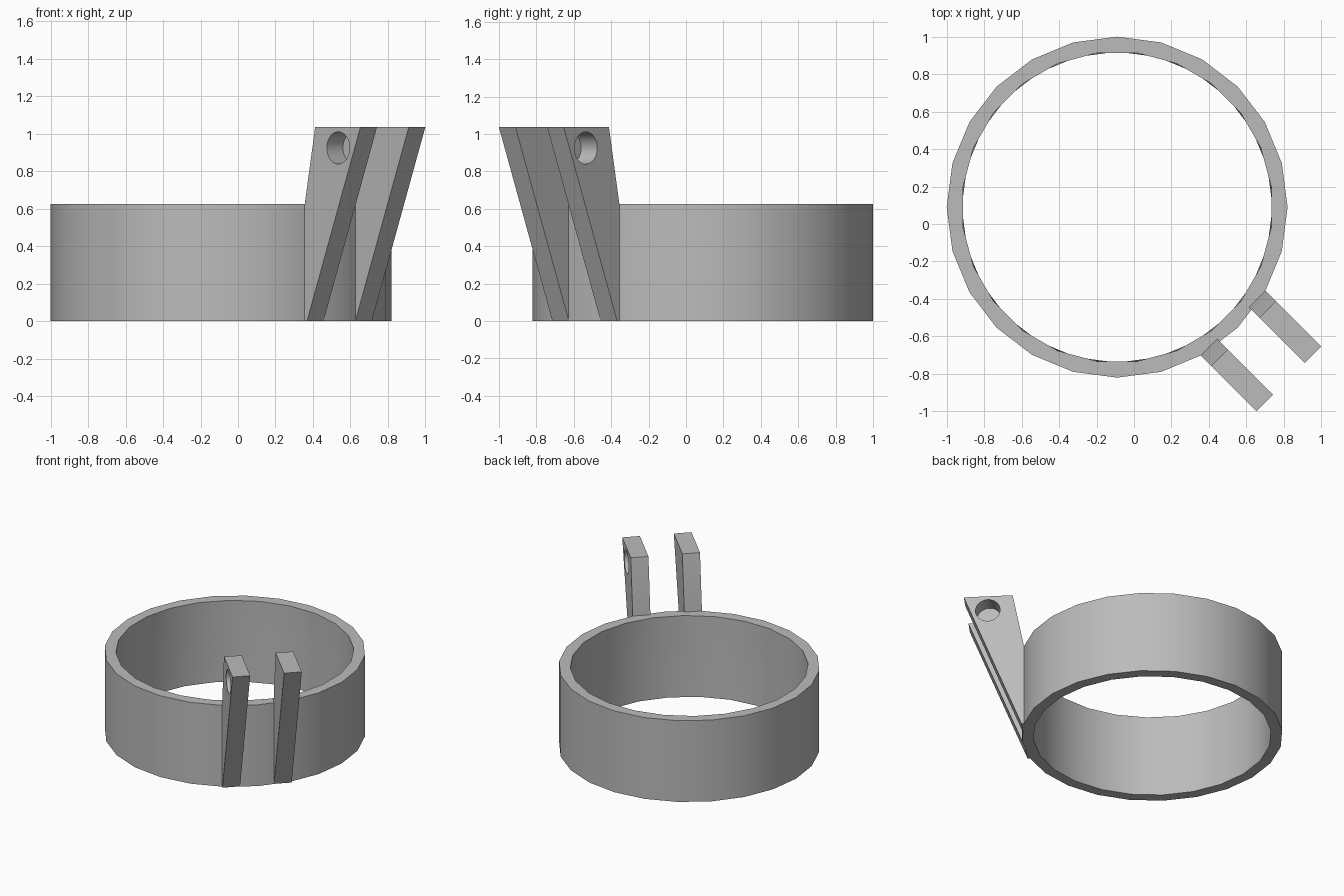
import bpy, bmesh
from math import cos, sin, pi, radians
from mathutils import Matrix

cube = bpy.data.objects.get("Cube")
if cube:
    bpy.data.objects.remove(cube)

CENTRE = (-0.09, 0.09, 0)
RING_H, LUG_H = 0.625, 1.037
SIDES = 24

grey = bpy.data.materials.new("plain grey")
grey.use_nodes = True
grey.diffuse_color = (0.5, 0.5, 0.5, 1)
grey.node_tree.nodes["Principled BSDF"].inputs["Base Color"].default_value = (0.5, 0.5, 0.5, 1)


def finish(name, bm):
    bmesh.ops.recalc_face_normals(bm, faces=bm.faces)
    mesh = bpy.data.meshes.new(name)
    bm.to_mesh(mesh)
    bm.free()
    mesh.materials.append(grey)
    obj = bpy.data.objects.new(name, mesh)
    bpy.context.collection.objects.link(obj)
    return obj


def activate(obj):
    bpy.ops.object.select_all(action='DESELECT')
    obj.select_set(True)
    bpy.context.view_layer.objects.active = obj


def smooth(obj):
    activate(obj)
    bpy.ops.object.shade_smooth_by_angle(angle=radians(30))


# Ring band: the bore is twisted half a facet between bottom and top
bm = bmesh.new()


def circle(radius, z, shift=0):
    angles = [2 * pi * (i + shift) / SIDES for i in range(SIDES)]
    return [bm.verts.new((radius * cos(a), radius * sin(a), z)) for a in angles]


outer_low, outer_top = circle(0.91, 0), circle(0.91, RING_H)
inner_low, inner_top = circle(0.83, 0), circle(0.83, RING_H, 0.5)
for i in range(SIDES):
    j = (i + 1) % SIDES
    bm.faces.new((outer_low[i], outer_low[j], outer_top[j], outer_top[i]))
    bm.faces.new((outer_low[i], inner_low[i], inner_low[j], outer_low[j]))
    bm.faces.new((outer_top[i], outer_top[j], inner_top[j], inner_top[i]))
    bm.faces.new((inner_low[i], inner_top[i], inner_low[j]))
    bm.faces.new((inner_low[j], inner_top[i], inner_top[j]))
bm.transform(Matrix.Translation(CENTRE))
smooth(finish("ring_band", bm))

# Pair of leaning lugs, each with a blind pin hole in its outer side
PROFILE = [(0.86, 0), (0.893, 0), (1.297, LUG_H), (0.955, LUG_H), (0.876, RING_H)]
NEAR, FAR = 0.12, 0.245
place = Matrix.Translation(CENTRE) @ Matrix.Rotation(-pi / 4, 4, 'Z')

for name, side in (("front_lug", -1), ("side_lug", 1)):
    bm = bmesh.new()
    face = bm.faces.new([bm.verts.new((d, side * NEAR, z)) for d, z in PROFILE])
    out = bmesh.ops.extrude_face_region(bm, geom=[face], use_keep_orig=True)
    verts = [v for v in out["geom"] if isinstance(v, bmesh.types.BMVert)]
    bmesh.ops.translate(bm, verts=verts, vec=(0, side * (FAR - NEAR), 0))
    bm.transform(place)
    lug = finish(name, bm)

    bm = bmesh.new()
    bmesh.ops.create_cone(bm, cap_ends=True, segments=32, radius1=0.086, radius2=0.086, depth=0.2)
    bm.transform(place @ Matrix.Translation((1.129, side * (NEAR + 0.103), 0.925))
                 @ Matrix.Rotation(pi / 2, 4, 'X'))
    cutter = finish("pin_hole_cutter", bm)
    cutter.hide_render = True

    activate(lug)
    cut = lug.modifiers.new("pin_hole", 'BOOLEAN')
    cut.operation, cut.solver, cut.object = 'DIFFERENCE', 'EXACT', cutter
    bpy.ops.object.modifier_apply(modifier=cut.name)
    bpy.data.objects.remove(cutter)
    smooth(lug)
